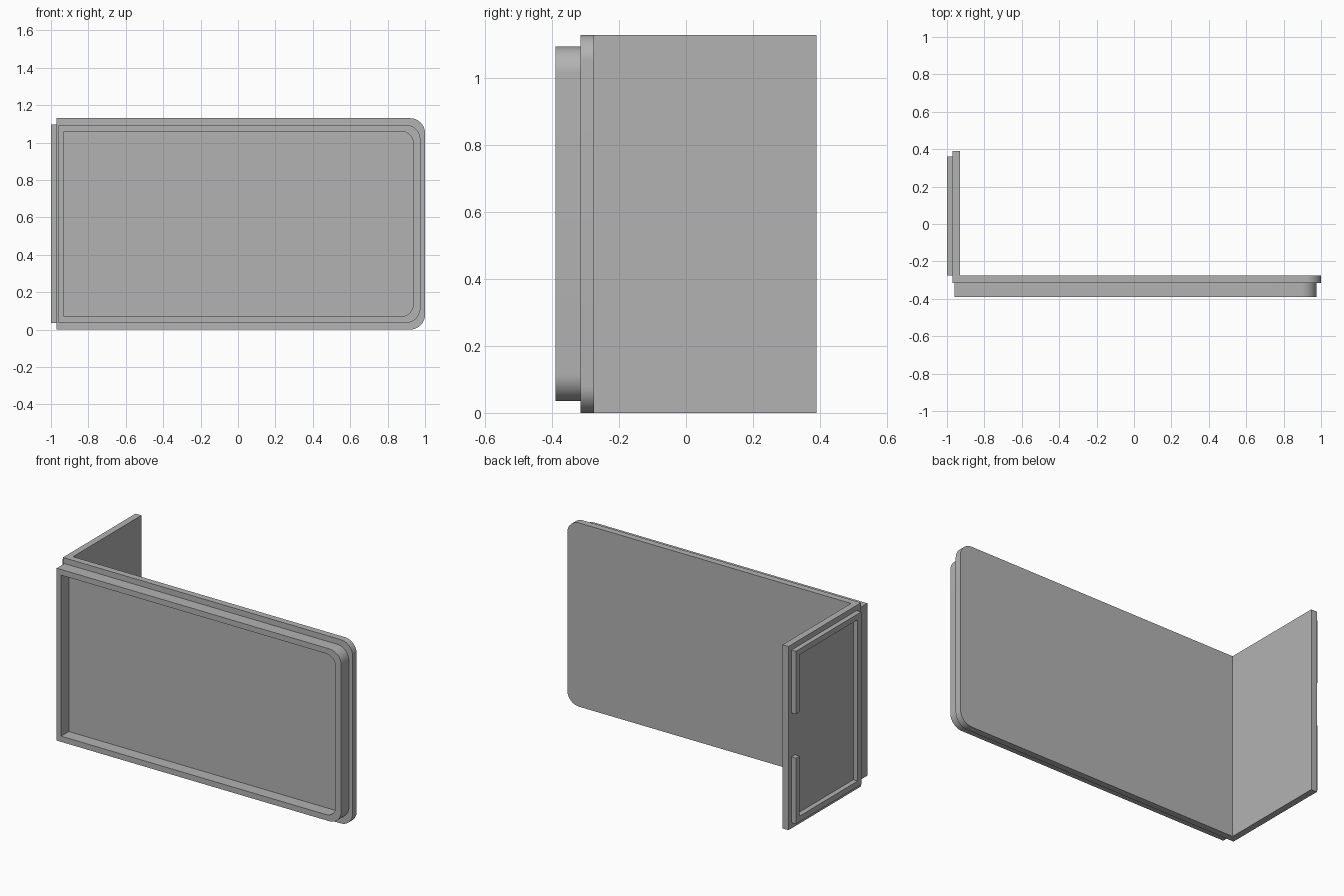
import bpy, bmesh, math
from mathutils import Vector

cube = bpy.data.objects.get("Cube")
if cube:
    bpy.data.objects.remove(cube, do_unlink=True)

grey = bpy.data.materials.new("plain grey")
grey.use_nodes = True
colour = (0.45, 0.45, 0.45, 1)
grey.diffuse_color = colour
grey.node_tree.nodes["Principled BSDF"].inputs["Base Color"].default_value = colour

X_LEFT, X_INNER = -0.97, -0.93      # outer and inner faces of the side wall
Y_FRONT, Y_BACK = -0.315, -0.275    # faces of the front panel
HEIGHT = 1.13


def outline(x0, x1, z0, z1, r, steps=12):
    """Rectangle in x and z with both right-hand corners rounded."""
    pts = [(x0, z1), (x0, z0)]
    for cz, start in ((z0 + r, -90), (z1 - r, 0)):
        for i in range(steps + 1):
            a = math.radians(start + 90 * i / steps)
            pts.append((x1 - r + r * math.cos(a), cz + r * math.sin(a)))
    return pts


def extrude(bm, faces, offset):
    """Extrude faces, moving the new ones by the offset."""
    geom = bmesh.ops.extrude_face_region(bm, geom=faces)["geom"]
    verts = [g for g in geom if isinstance(g, bmesh.types.BMVert)]
    bmesh.ops.translate(bm, vec=Vector(offset), verts=verts)


def finish(name, bm):
    bmesh.ops.recalc_face_normals(bm, faces=bm.faces)
    mesh = bpy.data.meshes.new(name)
    bm.to_mesh(mesh)
    bm.free()
    mesh.materials.append(grey)
    obj = bpy.data.objects.new(name, mesh)
    bpy.context.collection.objects.link(obj)
    bpy.ops.object.select_all(action="DESELECT")
    obj.select_set(True)
    bpy.context.view_layer.objects.active = obj
    bpy.ops.object.shade_smooth_by_angle(angle=math.radians(30))


# Corner panel: front sheet with the side wall drawn out of its left strip
bm = bmesh.new()
sheet = bm.faces.new([bm.verts.new((x, Y_FRONT, z))
                      for x, z in outline(X_LEFT, 1, 0, HEIGHT, 0.08)])
extrude(bm, [sheet], (0, Y_BACK - Y_FRONT, 0))
bmesh.ops.bisect_plane(bm, geom=bm.verts[:] + bm.edges[:] + bm.faces[:],
                       plane_co=(X_INNER, 0, 0), plane_no=(1, 0, 0))
strip = [f for f in bm.faces
         if f.calc_center_median().x < X_INNER - 0.01
         and all(abs(v.co.y - Y_BACK) < 1e-4 for v in f.verts)]
extrude(bm, strip, (0, 0.39 - Y_BACK, 0))
bmesh.ops.dissolve_limit(bm, angle_limit=0.01, verts=bm.verts, edges=bm.edges)
finish("corner_panel", bm)

# Front rim: closed raised frame
bm = bmesh.new()
outer, inner = [[bm.verts.new((x, -0.39, z)) for x, z in pts] for pts in (
    outline(-0.96, 0.975, 0.035, 1.095, 0.08),
    outline(X_INNER, 0.937, 0.07, 1.06, 0.065))]
n = len(outer)
ring = [bm.faces.new((outer[i], outer[(i + 1) % n], inner[(i + 1) % n], inner[i]))
        for i in range(n)]
extrude(bm, ring, (0, Y_FRONT + 0.39, 0))
finish("front_rim", bm)

# Side rim: raised frame with a gap in its rear post
bm = bmesh.new()
y0, y1, z0, z1, wall = Y_BACK, 0.36, 0.035, 1.097, 0.035
gap_low, gap_high = 0.44, 0.71
path = [(y0, z0), (y1, z0), (y1, gap_low), (y1 - wall, gap_low),
        (y1 - wall, z0 + wall), (y0 + wall, z0 + wall),
        (y0 + wall, z1 - wall), (y1 - wall, z1 - wall),
        (y1 - wall, gap_high), (y1, gap_high), (y1, z1), (y0, z1)]
frame = bm.faces.new([bm.verts.new((-1, y, z)) for y, z in path])
extrude(bm, [frame], (X_LEFT + 1, 0, 0))
finish("side_rim", bm)
